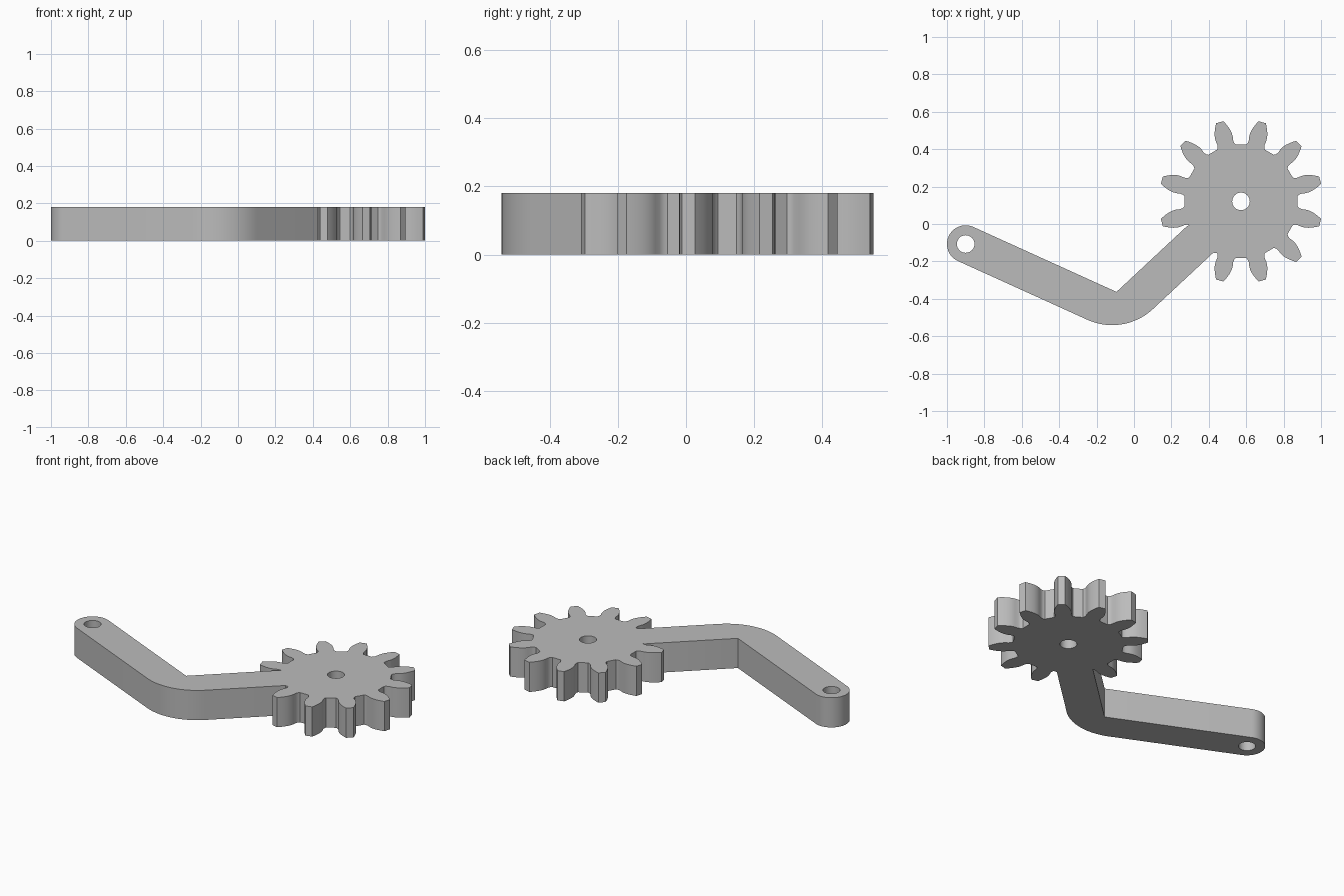
import bpy, bmesh, math
from mathutils import Vector

cube = bpy.data.objects.get("Cube")
if cube:
    bpy.data.objects.remove(cube, do_unlink=True)

HEIGHT = 0.18
GEAR = Vector((0.572, 0.121))      # gear hub centre
PIVOT = Vector((-0.9, -0.107))     # far end of the arm
HALF, BEND, HOLE = 0.1, 0.32, 0.047
# Half tooth flank: (radius along tooth, half width), root to tip
FLANK = [(0.3, 0.052), (0.31, 0.046), (0.325, 0.044), (0.345, 0.047), (0.365, 0.047),
         (0.385, 0.043), (0.405, 0.036), (0.425, 0.027), (0.438, 0.02)]


def polar(angle):
    return Vector((math.cos(angle), math.sin(angle)))


def arc(center, radius, start, end, steps):
    return [center + radius * polar(start + (end - start) * i / steps)
            for i in range(steps + 1)]


def tooth(angle):
    along, side = polar(angle), polar(angle + math.pi / 2)
    rising = [GEAR + along * r - side * w for r, w in FLANK]
    falling = [GEAR + along * r + side * w for r, w in reversed(FLANK)]
    return rising + falling


def bent_arm():
    # Centre lines run from the gear to the elbow, then to the pivot
    a1, a2 = math.radians(-24.4), math.radians(43)
    d1, d2 = polar(a1), polar(a2)
    gap = GEAR - PIVOT
    elbow = PIVOT + d1 * (gap.cross(d2) / d1.cross(d2))
    bisector = polar((a1 + a2) / 2 + math.pi / 2)
    miter = 1 / math.cos((a2 - a1) / 2)
    normal = polar(a2 + math.pi / 2)
    quarter = math.pi / 2
    points = [GEAR - d2 * 0.3 + normal * HALF, elbow + bisector * HALF * miter]
    points += arc(PIVOT, HALF, a1 + quarter, a1 + 3 * quarter, 24)
    center = elbow + bisector * (BEND - HALF) * miter
    points += arc(center, BEND, a1 - quarter, a2 - quarter, 20)
    points.append(GEAR - d2 * 0.295 - normal * HALF)
    return points


# Outline: twelve tooth places, one of them taken by the arm
outline = []
for k in range(12):
    outline += bent_arm() if k == 7 else tooth(math.radians(15 + 30 * k))
loops = [outline] + [arc(c, HOLE, 0, math.tau, 32)[:-1] for c in (GEAR, PIVOT)]

# Fill the flat profile and extrude it
bm = bmesh.new()
edges = []
for loop in loops:
    verts = [bm.verts.new((p.x, p.y, 0)) for p in loop]
    edges += [bm.edges.new((v, verts[i - 1])) for i, v in enumerate(verts)]
bmesh.ops.triangle_fill(bm, edges=edges, use_beauty=True, use_dissolve=False)
result = bmesh.ops.extrude_face_region(bm, geom=bm.faces[:], use_keep_orig=True)
top = [g for g in result["geom"] if isinstance(g, bmesh.types.BMVert)]
bmesh.ops.translate(bm, verts=top, vec=(0, 0, HEIGHT))
bmesh.ops.recalc_face_normals(bm, faces=bm.faces[:])

mesh = bpy.data.meshes.new("gear_lever")
bm.to_mesh(mesh)
bm.free()
lever = bpy.data.objects.new("gear_lever", mesh)
bpy.context.collection.objects.link(lever)

grey = bpy.data.materials.new("plain_grey")
color = (0.5, 0.5, 0.5, 1)
grey.use_nodes = True
grey.diffuse_color = color
grey.node_tree.nodes["Principled BSDF"].inputs["Base Color"].default_value = color
mesh.materials.append(grey)

bpy.ops.object.select_all(action="DESELECT")
lever.select_set(True)
bpy.context.view_layer.objects.active = lever
bpy.ops.object.shade_smooth_by_angle(angle=math.radians(32))
